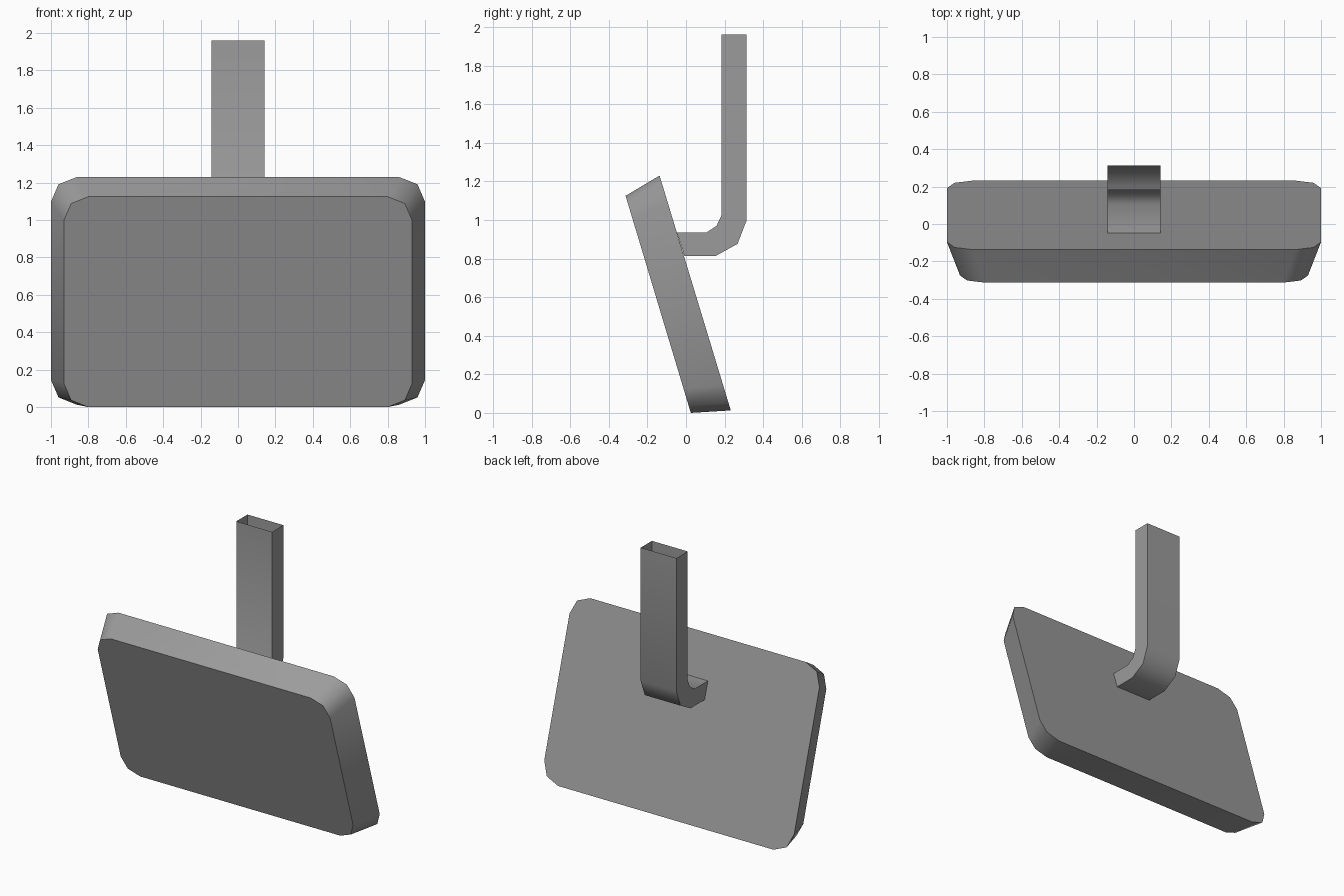
import bpy, bmesh, math
from mathutils import Vector

if "Cube" in bpy.data.objects:
    bpy.data.objects.remove(bpy.data.objects["Cube"])

grey = bpy.data.materials.new("grey plastic")
grey.diffuse_color = (0.33, 0.33, 0.33, 1)
grey.use_nodes = True
grey.node_tree.nodes["Principled BSDF"].inputs["Base Color"].default_value = grey.diffuse_color


def loft(name, ring_a, ring_b, caps):
    """Join two matching rings; caps are closed for orientation, then kept or removed."""
    bm = bmesh.new()
    a = [bm.verts.new(p) for p in ring_a]
    b = [bm.verts.new(p) for p in ring_b]
    n = len(a)
    for i in range(n):
        j = (i + 1) % n
        bm.faces.new((a[i], a[j], b[j], b[i]))
    bm.faces.new(a)
    bm.faces.new(b[::-1])
    bmesh.ops.recalc_face_normals(bm, faces=bm.faces)
    return finish(name, bm)


def finish(name, bm):
    mesh = bpy.data.meshes.new(name)
    bm.to_mesh(mesh)
    bm.free()
    mesh.materials.append(grey)
    obj = bpy.data.objects.new(name, mesh)
    bpy.context.collection.objects.link(obj)
    bpy.ops.object.select_all(action='DESELECT')
    obj.select_set(True)
    bpy.context.view_layer.objects.active = obj
    bpy.ops.object.shade_smooth_by_angle(angle=math.radians(50))
    return obj


def rounded_outline(half_w, bottom, top, radius):
    """Rounded rectangle on the tilted line from bottom to top, given as (y, z)."""
    lo, hi = Vector((0, *bottom)), Vector((0, *top))
    length = (hi - lo).length
    up = (hi - lo) / length
    points = []
    for k, (sx, high) in enumerate(((1, 1), (-1, 1), (-1, 0), (1, 0))):
        cx = sx * (half_w - radius)
        cv = length - radius if high else radius
        for step in range(3):
            t = math.radians(90 * k + 45 * step)
            points.append(lo + up * (cv + radius * math.sin(t))
                          + Vector((cx + radius * math.cos(t), 0, 0)))
    return points


# Tilted display panel, wider at the back
loft("display_panel",
     rounded_outline(0.93, (0.025, 0.0), (-0.313, 1.125), 0.13),
     rounded_outline(1.0, (0.232, 0.013), (-0.137, 1.23), 0.138), True)

# Bent hollow bracket: outer and inner side profile (y, z), open at both ends
outer = [(0.313, 1.96), (0.313, 0.995), (0.267, 0.876), (0.153, 0.813), (-0.008, 0.813)]
inner = [(0.185, 1.96), (0.185, 1.027), (0.158, 0.969), (0.106, 0.935), (-0.047, 0.935)]
bm = bmesh.new()
w = 0.143
rings = [[bm.verts.new((x, y, z)) for x, (y, z) in ((-w, o), (w, o), (w, i), (-w, i))]
         for o, i in zip(outer, inner)]
for r, s in zip(rings, rings[1:]):
    for k in range(4):
        m = (k + 1) % 4
        bm.faces.new((r[k], r[m], s[m], s[k]))
ends = [bm.faces.new(rings[0]), bm.faces.new(rings[-1][::-1])]
bmesh.ops.recalc_face_normals(bm, faces=bm.faces)
bmesh.ops.delete(bm, geom=ends, context='FACES_ONLY')
finish("mounting_arm", bm)
